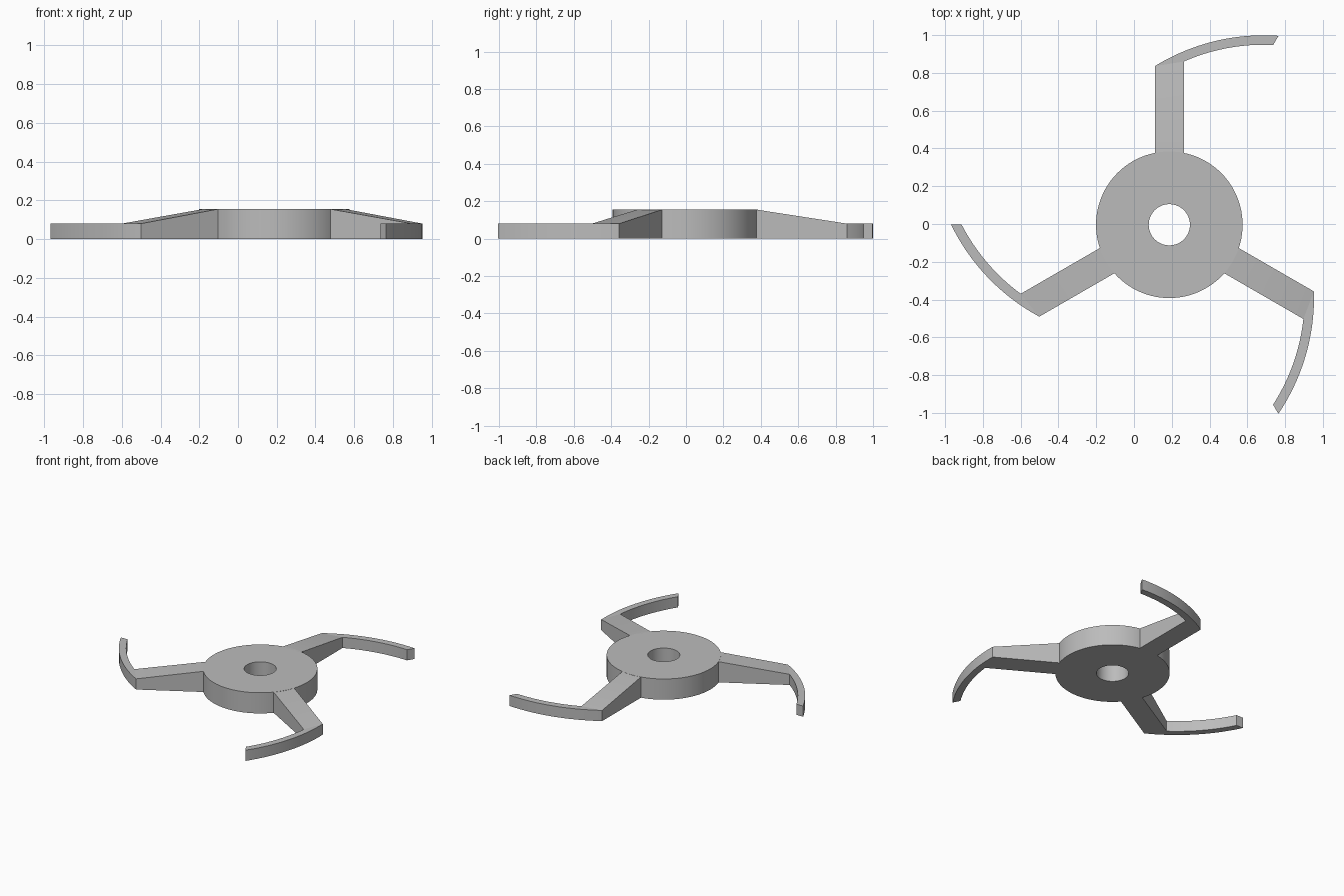
import bpy, bmesh
from math import sin, cos, pi, radians, acos, sqrt, atan2
from mathutils import Matrix, Vector

cube = bpy.data.objects.get("Cube")
if cube:
    bpy.data.objects.remove(cube, do_unlink=True)

grey = bpy.data.materials.new("plain grey")
grey.use_nodes = True
colour = (0.5, 0.5, 0.5, 1)
grey.diffuse_color = colour
grey.node_tree.nodes["Principled BSDF"].inputs["Base Color"].default_value = colour

HUB = Vector((0.187, -0.004, 0))
HUB_R, HOLE_R, HUB_H = 0.388, 0.109, 0.155
ARM_W, ARM_H = 0.077, 0.08           # half width, outer height
ARC_X, ARC_Y, ARC_R, THICK = 0.5, -0.097, 1.1, 0.05


def finish(bm, name, angle=0):
    bmesh.ops.recalc_face_normals(bm, faces=bm.faces)
    bm.transform(Matrix.Translation(HUB) @ Matrix.Rotation(radians(angle), 4, 'Z'))
    mesh = bpy.data.meshes.new(name)
    bm.to_mesh(mesh)
    bm.free()
    mesh.materials.append(grey)
    obj = bpy.data.objects.new(name, mesh)
    bpy.context.collection.objects.link(obj)
    bpy.ops.object.select_all(action='DESELECT')
    obj.select_set(True)
    bpy.context.view_layer.objects.active = obj
    bpy.ops.object.shade_smooth_by_angle(angle=radians(30))


def strip(sections, closed=False):
    """Join a row of four-cornered cross-sections into a solid."""
    bm = bmesh.new()
    rings = [[bm.verts.new(p) for p in s] for s in sections]
    pairs = list(zip(rings, rings[1:]))
    if closed:
        pairs.append((rings[-1], rings[0]))
    else:
        bm.faces.new(rings[0])
        bm.faces.new(rings[-1])
    for a, b in pairs:
        for i in range(4):
            j = (i + 1) % 4
            bm.faces.new((a[i], a[j], b[j], b[i]))
    return bm


def section(p, q, h):
    return [(*p, 0), (*q, 0), (*q, h), (*p, h)]


def arc_y(x, r):
    return ARC_Y + sqrt(r * r - (x - ARC_X) ** 2)


def arc_point(t, r):
    return (ARC_X + r * cos(t), ARC_Y + r * sin(t))


def arc_angle(x, r):
    return acos((x - ARC_X) / r)


# Hub with a round bore
n = 96
finish(strip([section((HOLE_R * cos(t), HOLE_R * sin(t)),
                      (HUB_R * cos(t), HUB_R * sin(t)), HUB_H)
              for t in (2 * pi * i / n for i in range(n))], closed=True), "hub")

# Three tapered arms, each ending in a curved blade
inner_r = ARC_R - THICK
for k, side in enumerate(("back", "left_front", "right_front")):
    turn = (0, -120, 120)[k]
    root = section((-ARM_W, 0.37), (ARM_W, 0.37), HUB_H)
    rim = section((-ARM_W, 0.38), (ARM_W, 0.38), HUB_H)
    end = section((-ARM_W, arc_y(-ARM_W, ARC_R)), (ARM_W, arc_y(ARM_W, inner_r)), ARM_H)
    finish(strip([root, rim, end]), side + "_arm", turn)

    # The blade tip is cut at a slant
    out0, out1 = arc_angle(-ARM_W, ARC_R), arc_angle(0.578, ARC_R)
    in0, in1 = arc_angle(ARM_W, inner_r), arc_angle(0.55, inner_r)
    steps = 24
    blade = []
    for i in range(steps + 1):
        f = i / steps
        blade.append(section(arc_point(out0 + (out1 - out0) * f, ARC_R),
                             arc_point(in0 + (in1 - in0) * f, inner_r), ARM_H))
    finish(strip(blade), side + "_blade", turn)
